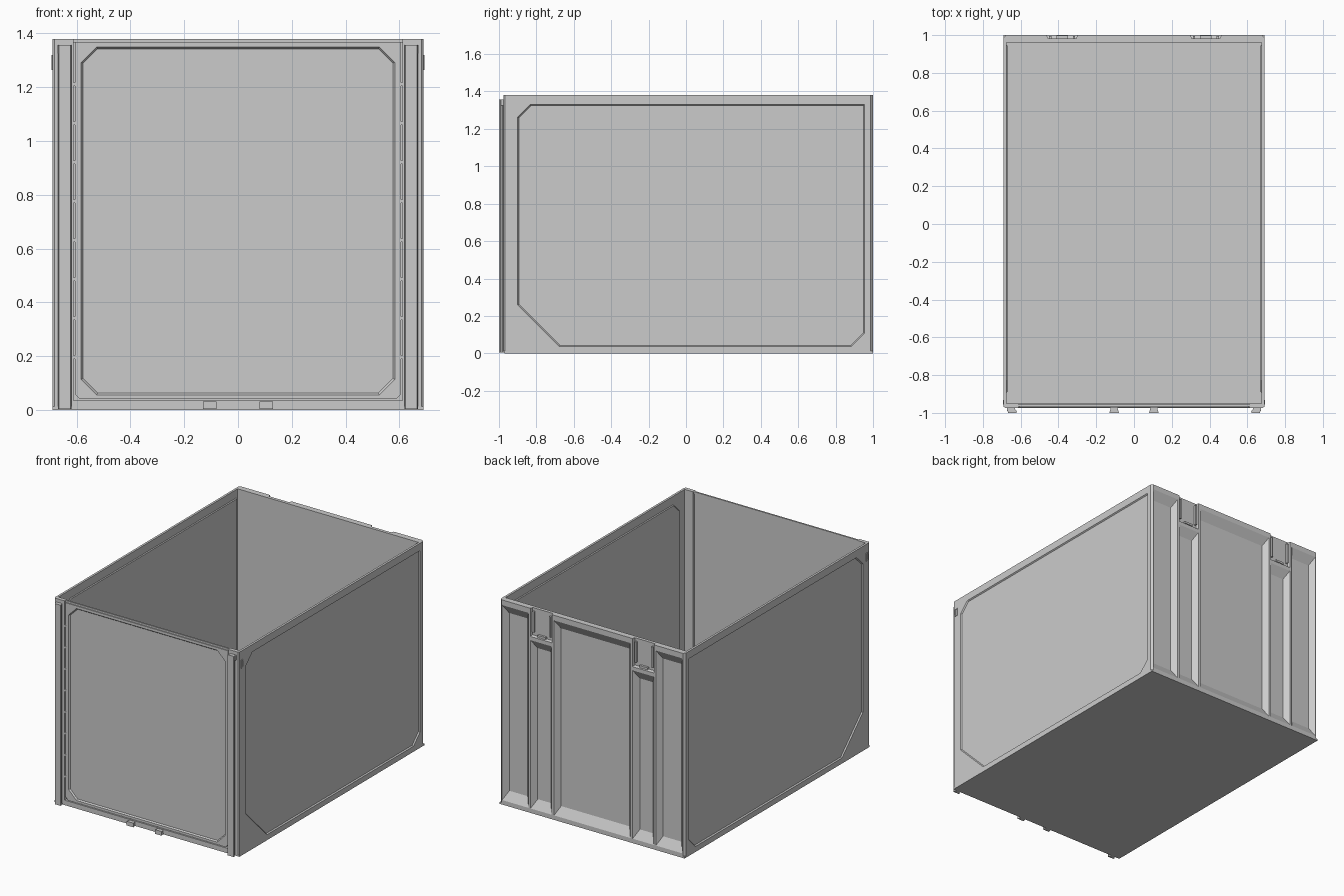
import bpy, bmesh

if "Cube" in bpy.data.objects:
    bpy.data.objects.remove(bpy.data.objects["Cube"])


def add_obj(name, bm):
    bmesh.ops.recalc_face_normals(bm, faces=bm.faces)
    me = bpy.data.meshes.new(name)
    bm.to_mesh(me)
    bm.free()
    ob = bpy.data.objects.new(name, me)
    bpy.context.collection.objects.link(ob)
    return ob


def loft(bm, rings):
    """Closed solid through a list of equally sized point rings."""
    vs = [[bm.verts.new(p) for p in r] for r in rings]
    n = len(vs[0])
    for a, b in zip(vs, vs[1:]):
        for i in range(n):
            j = (i + 1) % n
            bm.faces.new((a[i], a[j], b[j], b[i]))
    bm.faces.new(vs[0][::-1])
    bm.faces.new(vs[-1])


def poly(a0, a1, b0, b1, ch=(0, 0, 0, 0)):
    """Rectangle with cut corners: low-left, low-right, top-right, top-left."""
    bl, br, tr, tl = ch
    pts = [(a0, b0 + bl), (a0 + bl, b0), (a1 - br, b0), (a1, b0 + br),
           (a1, b1 - tr), (a1 - tr, b1), (a0 + tl, b1), (a0, b1 - tl)]
    return [p for i, p in enumerate(pts) if p != pts[i - 1]]


def inset_poly(a0, a1, b0, b1, ch, i, k=None):
    k = i if k is None else k
    cut = tuple(c - 0.586 * i if c else 0 for c in ch)
    return poly(a0 + i, a1 - i, b0 + k, b1 - k, cut)


def box(name, x0, x1, y0, y1, z0, z1):
    bm = bmesh.new()
    loft(bm, [[(x, y, z) for x, y in poly(x0, x1, y0, y1)] for z in (z0, z1)])
    return add_obj(name, bm)


def prism(name, outline, z0, z1):
    bm = bmesh.new()
    loft(bm, [[(x, y, z) for x, y in outline] for z in (z0, z1)])
    return add_obj(name, bm)


def recess(bm, to3d, rect, ch, depth, i, k=None):
    """Tapered pocket cutter below a wall surface."""
    outer, inner = poly(*rect, ch), inset_poly(*rect, ch, i, k)
    loft(bm, [[to3d(a, b, d) for a, b in pts]
              for pts, d in ((outer, -0.01), (outer, 0), (inner, depth))])


def cut(ob, bm):
    cutter = add_obj("cutter", bm)
    cutter.hide_render = True
    m = ob.modifiers.new("cut", 'BOOLEAN')
    m.object, m.operation, m.solver = cutter, 'DIFFERENCE', 'EXACT'
    bpy.context.view_layer.objects.active = ob
    bpy.ops.object.modifier_apply(modifier=m.name)
    bpy.data.objects.remove(cutter)


Z0, TOP = 0.012, 1.38

# Floor plate
box("floor_plate", -0.69, 0.69, -0.97, 1.0, 0, Z0)

# Side walls with a recessed outer panel that bulges slightly inside
rect, ch = (-0.90, 0.96, 0.037, 1.33), (0.223, 0.07, 0, 0.068)
for s, side in ((1, "right"), (-1, "left")):
    wall = box(side + "_wall", *sorted((s * 0.675, s * 0.69)), -0.955, 0.962, Z0, TOP)
    bm = bmesh.new()
    to3d = lambda a, b, d: (s * (0.69 - d), a, b)
    r = (rect[0], 0.955, rect[2], rect[3])
    recess(bm, to3d, r, ch, 0.008, 0.006)
    cut(wall, bm)
    bm = bmesh.new()
    inner_rect = (-0.895, 0.95, 0.042, 1.325)
    loft(bm, [[to3d(a, b, d) for a, b in p] for p, d in
              ((poly(*inner_rect, ch), 0.014), (inset_poly(*inner_rect, ch, 0.006), 0.020))])
    add_obj(side + "_inner_panel", bm)
    # Small slot frame near the front top corner
    for n, (y0, y1, z0, z1) in enumerate(((-0.955, -0.949, 1.265, 1.32), (-0.938, -0.932, 1.265, 1.32),
                                          (-0.949, -0.938, 1.265, 1.272), (-0.949, -0.938, 1.313, 1.32))):
        box(f"{side}_slot_frame_{n}", *sorted((s * 0.688, s * 0.693)), y0, y1, z0, z1)

# Back wall: tapered bays and two latch pockets open at the top
back = prism("back_wall", poly(-0.69, 0.69, 0.96, 1.0, (0, 0, 0.014, 0.014)), Z0, TOP)
bays = [(-0.285, 0.285, 0.03, 1.345)]
for s in (1, -1):
    bays += [(*sorted((s * 0.475, s * 0.672)), 0.03, 1.345),
             (*sorted((s * 0.302, s * 0.46)), 0.03, 1.165)]
bm = bmesh.new()
to_back = lambda a, b, d: (a, 1.0 - d, b)
for bay in bays:
    recess(bm, to_back, bay, (0, 0, 0, 0), 0.034, 0.03, 0.058)
for s in (1, -1):
    recess(bm, to_back, (*sorted((s * 0.30, s * 0.462)), 1.19, 1.42), (0, 0, 0, 0), 0.018, 0.006)
cut(back, bm)
for s, side in ((1, "right"), (-1, "left")):
    box(side + "_latch_block", *sorted((s * 0.35, s * 0.41)), 0.978, 0.997, 1.196, 1.21)
    for n, x in enumerate((0.318, 0.444)):
        box(f"{side}_latch_lug_{n}", s * x - 0.006, s * x + 0.006, 0.978, 0.996, 1.22, 1.36)

# Front corner posts, dovetail bumper strips and hinge lugs
for s, side in ((1, "right"), (-1, "left")):
    post = [(0.612, -0.95), (0.612, -0.975), (0.682, -0.975), (0.69, -0.967), (0.69, -0.95)]
    prism(side + "_front_post", [(s * x, y) for x, y in post], Z0, TOP)
    strip = [(0.63, -0.972), (0.63, -0.98), (0.62, -0.993), (0.623, -1.0),
             (0.666, -1.0), (0.669, -0.993), (0.659, -0.98), (0.659, -0.972)]
    prism(side + "_bumper_strip", [(s * x, y) for x, y in strip], 0.004, 1.357)
    box(side + "_hinge_lug", *sorted((s * 0.660, s * 0.672)), -0.99, -0.972, 1.325, 1.357)
    # Foot clip under the door and beads along the door edge
    clip = [(s * x, y) for x, y in ((0.089, -0.965), (0.08, -1.0), (0.13, -1.0), (0.121, -0.965))]
    prism(side + "_foot_clip", clip, 0.004, 0.032)
    for n in range(8):
        z = 0.19 + n * 0.145
        box(f"{side}_door_bead_{n}", *sorted((s * 0.598, s * 0.613)), -0.974, -0.968, z, z + 0.012)

# Front sill, top rail and door with recessed panel
box("front_sill", -0.612, 0.612, -0.975, -0.95, Z0, 0.036)
box("front_top_rail", -0.612, 0.612, -0.966, -0.955, 1.366, TOP)
bm = bmesh.new()
to_front = lambda a, b, d: (a, -0.972 + d, b)
door_rect, door_ch = (-0.606, 0.606, 0.04, 1.368), (0.018, 0.018, 0, 0)
loft(bm, [[to_front(a, b, d) for a, b in poly(*door_rect, door_ch)] for d in (0, 0.016)])
door = add_obj("front_door", bm)
bm = bmesh.new()
recess(bm, to_front, (-0.583, 0.583, 0.056, 1.35), (0.058,) * 4, 0.009, 0.007)
cut(door, bm)
